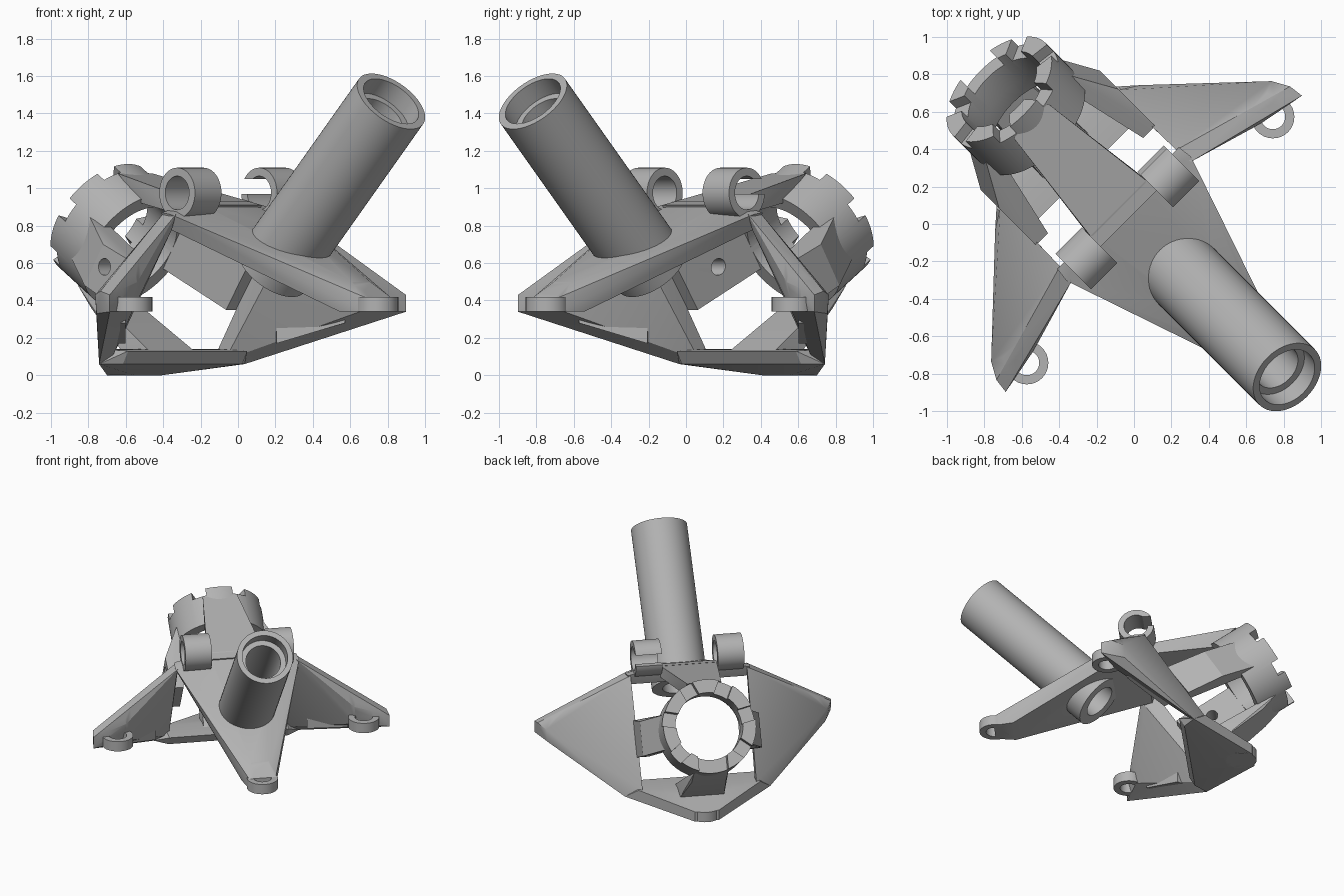
import bpy, bmesh, math
from mathutils import Vector, Matrix

cube = bpy.data.objects.get("Cube")
if cube:
    bpy.data.objects.remove(cube, do_unlink=True)

grey = bpy.data.materials.new("plain_grey")
grey.use_nodes = True
colour = (0.45, 0.45, 0.45, 1)
grey.diffuse_color = colour
grey.node_tree.nodes["Principled BSDF"].inputs["Base Color"].default_value = colour

# Parts are laid out as (along, across, up); the long axis sits on the diagonal
TURN = Matrix.Rotation(-math.pi / 4, 4, "Z")


def finish(name, bm):
    bmesh.ops.recalc_face_normals(bm, faces=bm.faces)
    bm.transform(TURN)
    mesh = bpy.data.meshes.new(name)
    bm.to_mesh(mesh)
    bm.free()
    mesh.materials.append(grey)
    ob = bpy.data.objects.new(name, mesh)
    bpy.context.scene.collection.objects.link(ob)
    return ob


def hull(name, points, side=1):
    bm = bmesh.new()
    for u, v, z in points:
        bm.verts.new((u, v * side, z))
    res = bmesh.ops.convex_hull(bm, input=bm.verts)
    junk = {g for g in res["geom_interior"] + res["geom_unused"]
            if isinstance(g, bmesh.types.BMVert)}
    bmesh.ops.delete(bm, geom=list(junk), context="VERTS")
    bmesh.ops.dissolve_limit(bm, angle_limit=0.02, verts=bm.verts, edges=bm.edges)
    return finish(name, bm)


def both(points):
    return [(u, s * v, z) for u, v, z in points for s in (-1, 1)]


def lathe(name, base, axis, profile, steps=48):
    """Spin a closed (radius, distance) profile round an axis."""
    rot = Vector(axis).to_track_quat("Z", "Y").to_matrix().to_4x4()
    bm = bmesh.new()
    rings = []
    for i in range(steps):
        a = 2 * math.pi * i / steps
        rings.append([bm.verts.new((r * math.cos(a), r * math.sin(a), h)) for r, h in profile])
    n = len(profile)
    for i in range(steps):
        p, q = rings[i], rings[(i + 1) % steps]
        for j in range(n):
            k = (j + 1) % n
            bm.faces.new((p[j], q[j], q[k], p[k]))
    bm.transform(Matrix.Translation(base) @ rot)
    return finish(name, bm)


def rod(name, start, end, radius, sides=32):
    d = Vector(end) - Vector(start)
    bm = bmesh.new()
    bmesh.ops.create_cone(bm, cap_ends=True, segments=sides, radius1=radius,
                          radius2=radius, depth=d.length)
    bm.transform(Matrix.Translation((Vector(start) + Vector(end)) / 2)
                 @ d.to_track_quat("Z", "Y").to_matrix().to_4x4())
    return finish(name, bm)


def cut(ob, cutters):
    for c in cutters:
        mod = ob.modifiers.new("cut", "BOOLEAN")
        mod.operation = "DIFFERENCE"
        mod.solver = "EXACT"
        mod.object = c
    bpy.context.view_layer.update()
    deps = bpy.context.evaluated_depsgraph_get()
    mesh = bpy.data.meshes.new_from_object(ob.evaluated_get(deps))
    ob.modifiers.clear()
    ob.data = mesh
    for c in cutters:
        bpy.data.objects.remove(c, do_unlink=True)


def foot_cutters(u, v, z, height=0.5):
    return [rod("hole_cutter", (u, v, z - 0.2), (u, v, z + 0.2), 0.066),
            rod("hex_cutter", (u, v, z + 0.08), (u, v, z + height), 0.13, 6)]


def foot(name, u, v, z):
    return lathe(name, (u, v, z), (0, 0, 1),
                 [(0.066, 0), (0.115, 0), (0.115, 0.08), (0.066, 0.08)], 32)


# Angled long tube with a stepped bore
tube_base, tube_dir = Vector((0.26, 0, 0.567)), Vector((1, 0, 1)).normalized()
lathe("long_tube", tube_base, tube_dir,
      [(0.13, 0), (0.21, 0), (0.21, 1.27), (0.17, 1.27), (0.17, 1.16), (0.13, 1.16)], 64)

# Sloping main plate that tapers to the front foot
top = [(-0.12, 0.2, 0.93), (-0.12, 0.46, 0.87), (-0.04, 0.47, 0.86),
       (0.93, 0.07, 0.5), (0.9, 0.13, 0.46), (1.05, 0.1, 0.42)]
low = [(-0.1, 0.44, 0.79), (-0.12, 0.2, 0.83), (0.9, 0.13, 0.34), (1.05, 0.1, 0.34)]
plate = hull("main_plate", both(top + low))
cut(plate, [rod("bore_cutter", tube_base - tube_dir * 0.2, tube_base + tube_dir * 0.7, 0.16)]
    + foot_cutters(1.05, 0, 0.34))
foot("front_foot", 1.05, 0, 0.34)

for side, word in ((1, "left"), (-1, "right")):
    # Side wing with its foot
    wing = hull(word + "_wing", [
        (-0.12, 0.44, 0.87), (-0.02, 0.45, 0.86), (-0.04, 0.46, 0.78),
        (-0.58, 0.43, 0.14), (-0.53, 0.43, 0.08), (-0.5, 0.55, 0.06),
        (-0.02, 1.06, 0.43), (-0.02, 1.05, 0.33), (0.15, 1.12, 0.43), (0.15, 1.12, 0.34),
        (0.07, 1.11, 0.45), (0.1, 0.86, 0.5), (0.06, 0.86, 0.34)], side)
    cut(wing, foot_cutters(0.12, 0.93 * side, 0.34))
    foot(word + "_foot", 0.12, 0.93 * side, 0.34)

    # Ledge along the inside of the wing
    hull(word + "_wing_ledge", [
        (-0.28, 0.57, 0.17), (-0.28, 0.57, 0.34), (-0.02, 0.83, 0.28), (-0.02, 0.83, 0.34),
        (-0.36, 0.64, 0.17), (-0.3, 0.64, 0.34), (-0.1, 0.9, 0.28), (-0.1, 0.9, 0.34)], side)

    # Side strut with a cross hole, running square to the open back
    strut = hull(word + "_strut", [
        (-0.96, 0.24, 0.64), (-0.96, 0.31, 0.64), (-0.82, 0.24, 0.86), (-0.82, 0.31, 0.86),
        (-0.71, 0.45, 0.48), (-0.57, 0.45, 0.70),
        (-0.45, 0.36, 0.35), (-0.45, 0.45, 0.35), (-0.29, 0.36, 0.58), (-0.29, 0.45, 0.58)], side)
    cut(strut, [rod("pin_cutter", (-0.56, 0.2 * side, 0.58), (-0.56, 0.6 * side, 0.58), 0.045),
                rod("ring_bore_cutter", (-1.19, 0, 0.945), (-0.6, 0, 0.562), 0.27)])

    # Short cross tube on the plate; the left one is split
    clamp = lathe(word + "_clamp", (-0.05, 0.31 * side - 0.1, 0.975), (0, 1, 0),
                  [(0.09, 0), (0.135, 0), (0.135, 0.2), (0.09, 0.2)])
    if side == 1:
        cut(clamp, [hull("slit_cutter", [(u, v, z) for u in (-0.3, -0.06)
                                         for v in (0.1, 0.5) for z in (0.97, 1.05)])])

# Floor joining the wings to the rear foot
foot("rear_foot", -0.81, 0, 0)
floor = hull("rear_floor", both([
    (-0.58, 0.46, 0.14), (-0.5, 0.55, 0.06), (-0.42, 0.45, 0.06), (-0.38, 0.45, 0.13),
    (-0.9, 0.09, 0.08), (-0.9, 0.09, 0), (-0.68, 0.1, 0)]))
cut(floor, foot_cutters(-0.81, 0, 0, 0.2))

# Castellated ring collar, tilted up and back
ring_dir = Vector((-0.84, 0, 0.545)).normalized()
ring_end = Vector((-1.02, 0, 0.836))
ring = lathe("ring_collar", ring_end - ring_dir * 0.3, ring_dir,
             [(0.27, 0), (0.35, 0), (0.35, 0.3), (0.25, 0.3), (0.25, 0.1)], 72)
across = Vector((0, 1, 0))
up = ring_dir.cross(across) * -1
up = up if up.z > 0 else -up
notches = []
for i in range(7):
    a = math.pi + 2 * math.pi * i / 7
    half = 0.055 if i else 0.11
    out = up * math.cos(a) + across * math.sin(a)
    flat = across * math.cos(a) - up * math.sin(a)
    notches.append(hull("notch_cutter", [
        ring_end + out * r + flat * w + ring_dir * h
        for r in (0.2, 0.45) for w in (-half, half) for h in (-0.06, 0.1)]))
cut(ring, notches)

# Upper and lower struts carrying the ring
hull("upper_strut", both([(-0.04, 0.22, 0.91), (-0.08, 0.22, 0.83), (-0.78, 0.13, 1.08),
                          (-0.6, 0.13, 0.92), (-0.58, 0.15, 1.0)]))
lower = hull("lower_strut", both([(-1.08, 0.13, 0.48), (-0.95, 0.13, 0.42), (-0.98, 0.13, 0.36),
                                  (-0.66, 0.17, 0.08), (-0.5, 0.17, 0.13)]))
cut(lower, foot_cutters(-0.81, 0, 0, 0.2))

# Smooth the round parts, keeping edges crisp
bpy.ops.object.select_all(action="DESELECT")
for ob in bpy.context.scene.objects:
    if ob.type == "MESH" and grey.name in ob.data.materials:
        ob.select_set(True)
        bpy.context.view_layer.objects.active = ob
bpy.ops.object.shade_smooth_by_angle(angle=math.radians(25))
